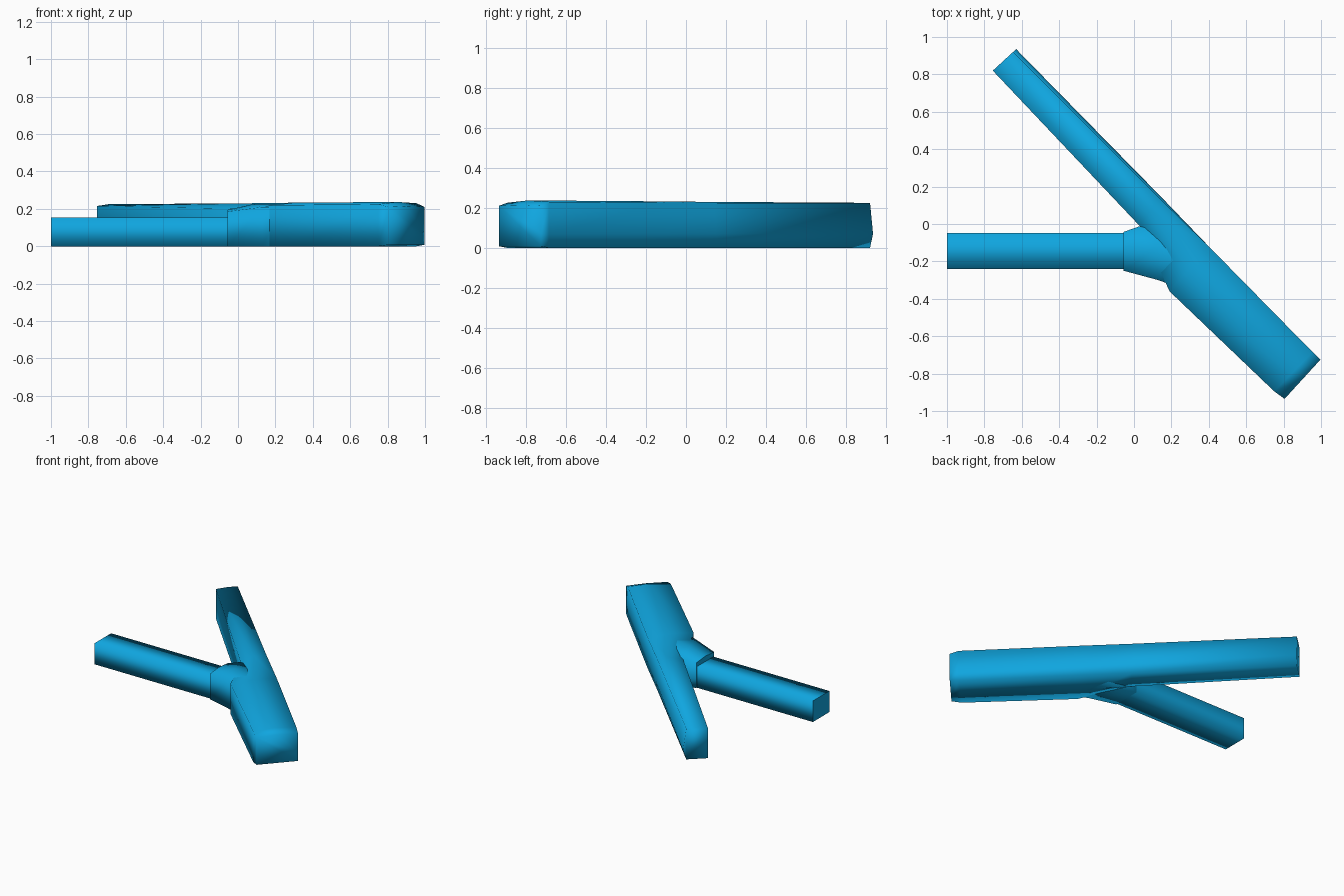
import bpy
import bmesh
from mathutils import Vector

cube = bpy.data.objects.get("Cube")
if cube:
    bpy.data.objects.remove(cube, do_unlink=True)

# Single flat colour
blue = bpy.data.materials.new("bright_blue")
blue.use_nodes = True
colour = (0.005, 0.38, 0.74, 1)
blue.diffuse_color = colour
blue.node_tree.nodes["Principled BSDF"].inputs["Base Color"].default_value = colour


def section(left, right, z_left, z_mid, z_right, tuck=0.0, base=0.0):
    """Upright six-point cross-section between two plan points."""
    l, r = Vector((*left, 0)), Vector((*right, 0))
    inner = r.lerp(l, tuck)
    mid = l.lerp(r, 0.5)
    points = [(l, base), (l, z_left), (mid, z_mid), (inner, z_right),
              (r, 0.07), (inner, base)]
    return [p + Vector((0, 0, z)) for p, z in points]


def loft(name, rings, smooth_caps):
    """Skin a closed tube through the cross-sections."""
    bm = bmesh.new()
    loops = [[bm.verts.new(p) for p in ring] for ring in rings]
    count = len(loops[0])
    for a, b in zip(loops, loops[1:]):
        for i in range(count):
            j = (i + 1) % count
            bm.faces.new((a[i], a[j], b[j], b[i])).smooth = True
    for end in (loops[0], loops[-1]):
        bm.faces.new(end).smooth = smooth_caps
    bmesh.ops.recalc_face_normals(bm, faces=bm.faces)
    mesh = bpy.data.meshes.new(name)
    bm.to_mesh(mesh)
    bm.free()
    mesh.materials.append(blue)
    obj = bpy.data.objects.new(name, mesh)
    bpy.context.collection.objects.link(obj)
    return obj


# Diagonal trunk: slim at the back, wider past the junction, rounded front end
loft("main_trunk", [
    section((-0.755, 0.82), (-0.63, 0.935), 0.215, 0.225, 0.225, 0.13),
    section((0.03, -0.01), (0.14, 0.15), 0.20, 0.23, 0.225, 0.06),
    section((0.19, -0.36), (0.40, -0.12), 0.22, 0.233, 0.225),
    section((0.75, -0.895), (0.955, -0.685), 0.225, 0.237, 0.23),
    section((0.805, -0.935), (0.997, -0.725), 0.21, 0.215, 0.21, 0, 0.008),
], True)

# Flared sleeve that joins the side branch to the trunk
loft("branch_sleeve", [
    section((-0.055, -0.25), (-0.055, -0.042), 0.185, 0.195, 0.185),
    section((0.13, -0.30), (0.03, -0.012), 0.21, 0.225, 0.205),
    section((0.24, -0.34), (0.18, -0.05), 0.21, 0.222, 0.21),
], False)

# Straight side branch with a box section
box = [(-0.24, 0), (-0.24, 0.155), (-0.048, 0.155), (-0.048, 0)]
loft("side_branch", [[Vector((x, y, z)) for y, z in box] for x in (-1, 0.02)], False)
